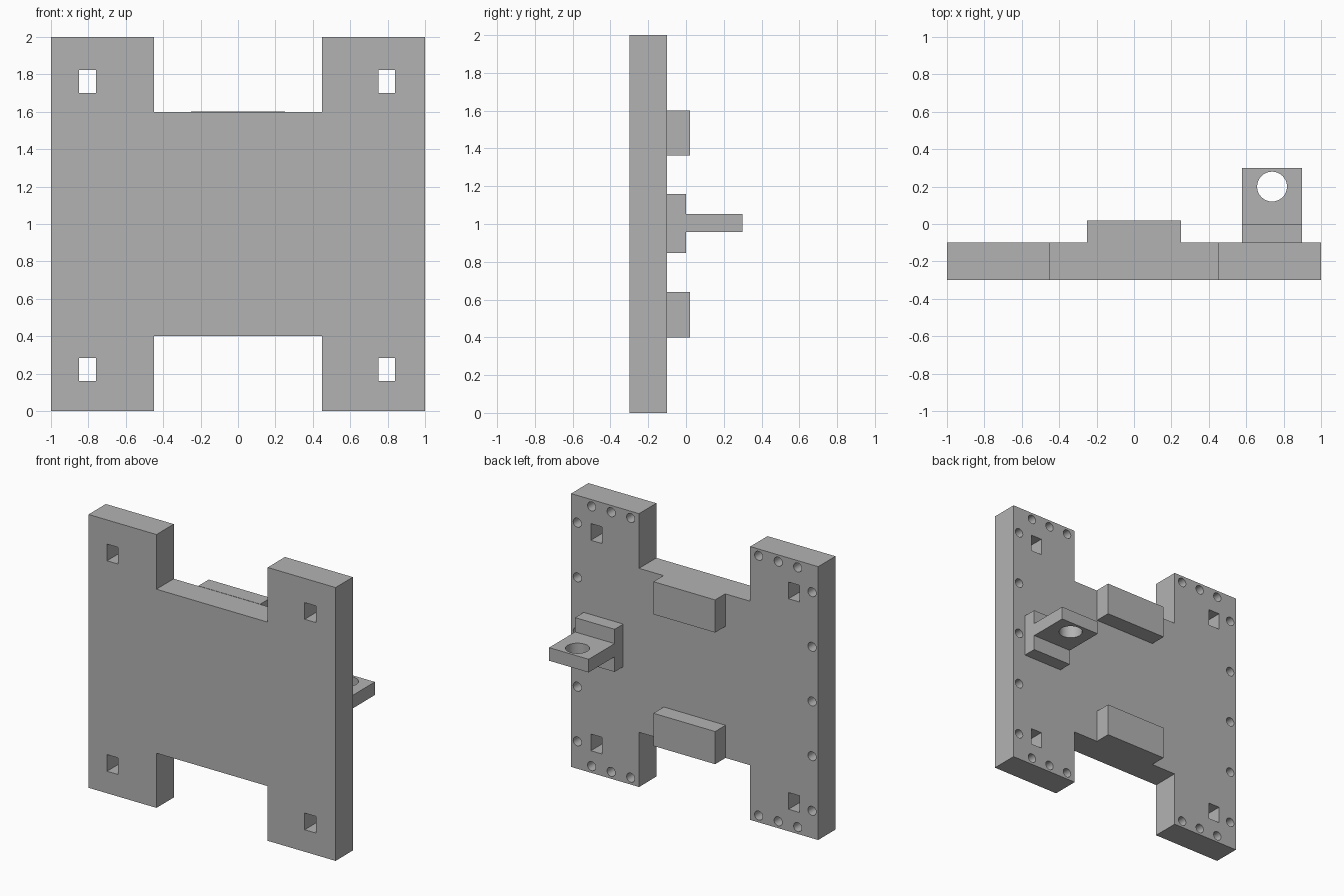
import bpy, bmesh, math
from mathutils import Matrix, Vector

if "Cube" in bpy.data.objects:
    bpy.data.objects.remove(bpy.data.objects["Cube"], do_unlink=True)

grey = bpy.data.materials.new("plain grey")
grey.use_nodes = True
grey.diffuse_color = (0.45, 0.45, 0.45, 1)
grey.node_tree.nodes["Principled BSDF"].inputs["Base Color"].default_value = grey.diffuse_color


def add_box(bm, lo, hi):
    lo, hi = Vector(lo), Vector(hi)
    bmesh.ops.create_cube(bm, size=1, matrix=Matrix.Translation((lo + hi) / 2)
                          @ Matrix.Diagonal((hi - lo).to_4d()))


def add_rod(bm, centre, radius, depth, along_y=False):
    turn = Matrix.Rotation(math.radians(90 if along_y else 0), 4, "X")
    bmesh.ops.create_cone(bm, cap_ends=True, segments=32, radius1=radius, radius2=radius,
                          depth=depth, matrix=Matrix.Translation(centre) @ turn)


def finish(name, bm):
    bmesh.ops.recalc_face_normals(bm, faces=bm.faces)
    mesh = bpy.data.meshes.new(name)
    bm.to_mesh(mesh)
    bm.free()
    obj = bpy.data.objects.new(name, mesh)
    bpy.context.collection.objects.link(obj)
    mesh.materials.append(grey)
    return obj


def cut(obj, cutter):
    cutter.hide_render = True
    mod = obj.modifiers.new("holes", "BOOLEAN")
    mod.operation, mod.solver, mod.object = "DIFFERENCE", "EXACT", cutter
    bpy.ops.object.select_all(action="DESELECT")
    bpy.context.view_layer.objects.active = obj
    obj.select_set(True)
    bpy.ops.object.modifier_apply(modifier=mod.name)
    bpy.data.objects.remove(cutter, do_unlink=True)
    bpy.ops.object.shade_smooth_by_angle(angle=math.radians(30))


FRONT, BACK = -0.3, -0.1

# H-shaped plate, extruded from its outline
outline = [(-1, 0), (-0.45, 0), (-0.45, 0.4), (0.45, 0.4), (0.45, 0), (1, 0)]
outline += [(x, 2 - z) for x, z in reversed(outline)]
bm = bmesh.new()
face = bm.faces.new([bm.verts.new((x, FRONT, z)) for x, z in outline])
ext = bmesh.ops.extrude_face_region(bm, geom=[face])["geom"]
bmesh.ops.translate(bm, vec=(0, BACK - FRONT, 0),
                    verts=[v for v in ext if isinstance(v, bmesh.types.BMVert)])
plate = finish("plate", bm)

# Rectangular through slots and blind screw holes in the back
bm = bmesh.new()
for x in (-0.805, 0.795):
    for z in (0.222, 1.762):
        add_box(bm, (x - 0.045, FRONT - 0.1, z - 0.061), (x + 0.045, BACK + 0.1, z + 0.061))
spots = [(0.95, 0.2 + 0.4 * i) for i in range(5)]
spots += [(x, z) for x in (0.518, 0.676, 0.834) for z in (0.05, 1.95)]
for x, z in spots:
    for side in (-1, 1):
        add_rod(bm, (side * x, BACK, z), 0.033, 0.2, along_y=True)
cut(plate, finish("plate_cutter", bm))

# Raised blocks on the back
for name, low in (("lower_block", 0.4), ("upper_block", 1.363)):
    bm = bmesh.new()
    add_box(bm, (-0.25, BACK, low), (0.25, 0.02, low + 0.239))
    finish(name, bm)

# Bracket base and its arm with a round eye
bm = bmesh.new()
add_box(bm, (0.578, BACK, 0.846), (0.898, 0, 1.158))
finish("bracket_base", bm)
bm = bmesh.new()
add_box(bm, (0.578, 0, 0.957), (0.898, 0.3, 1.053))
arm = finish("bracket_arm", bm)
bm = bmesh.new()
add_rod(bm, (0.738, 0.2, 1), 0.08, 0.4)
cut(arm, finish("arm_cutter", bm))
